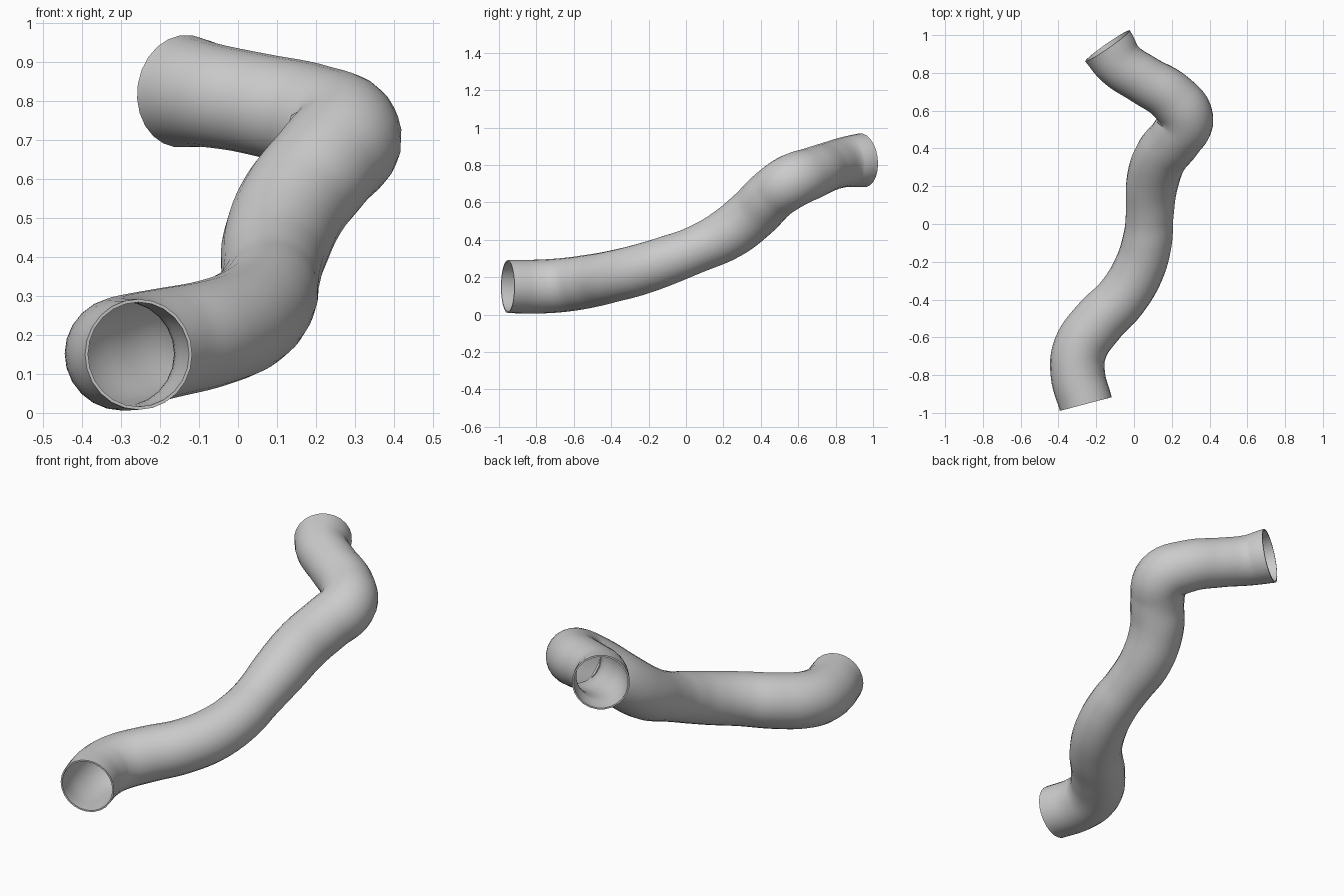
import bpy

if "Cube" in bpy.data.objects:
    bpy.data.objects.remove(bpy.data.objects["Cube"])

# Centre line of the pipe: x, y, z, outer radius
PATH = [
    (-0.255, -0.953, 0.150, 0.142), (-0.298, -0.79, 0.150, 0.144),
    (-0.285, -0.66, 0.158, 0.144), (-0.19, -0.52, 0.178, 0.142),
    (-0.065, -0.39, 0.205, 0.138), (0.025, -0.24, 0.243, 0.136),
    (0.072, -0.08, 0.297, 0.131), (0.083, 0.05, 0.347, 0.127),
    (0.097, 0.22, 0.43, 0.138), (0.145, 0.36, 0.54, 0.142),
    (0.225, 0.46, 0.64, 0.142), (0.275, 0.56, 0.71, 0.145),
    (0.20, 0.67, 0.755, 0.138), (0.05, 0.765, 0.792, 0.131),
    (-0.075, 0.85, 0.815, 0.134), (-0.14, 0.943, 0.825, 0.145),
]

# Swept tube skin
curve = bpy.data.curves.new("pipe", "CURVE")
curve.dimensions = "3D"
curve.bevel_depth = 1.0
curve.bevel_resolution = 10
curve.resolution_u = 6
curve.use_fill_caps = False
spline = curve.splines.new("BEZIER")
spline.bezier_points.add(len(PATH) - 1)
spline.radius_interpolation = "CARDINAL"
for point, (x, y, z, r) in zip(spline.bezier_points, PATH):
    point.co = (x, y, z)
    point.radius = r
    point.handle_left_type = point.handle_right_type = "AUTO"
pipe = bpy.data.objects.new("bent_pipe", curve)
bpy.context.collection.objects.link(pipe)
bpy.context.view_layer.objects.active = pipe
pipe.select_set(True)
bpy.ops.object.convert(target="MESH")
pipe = bpy.context.object
bpy.ops.object.mode_set(mode="EDIT")
bpy.ops.mesh.select_all(action="SELECT")
bpy.ops.mesh.normals_make_consistent(inside=False)
bpy.ops.object.mode_set(mode="OBJECT")

# Thin wall, open at both ends
wall = pipe.modifiers.new("wall", "SOLIDIFY")
wall.thickness = 0.008
wall.offset = -1
bpy.ops.object.modifier_apply(modifier=wall.name)
bpy.ops.object.shade_smooth_by_angle(angle=0.7)
